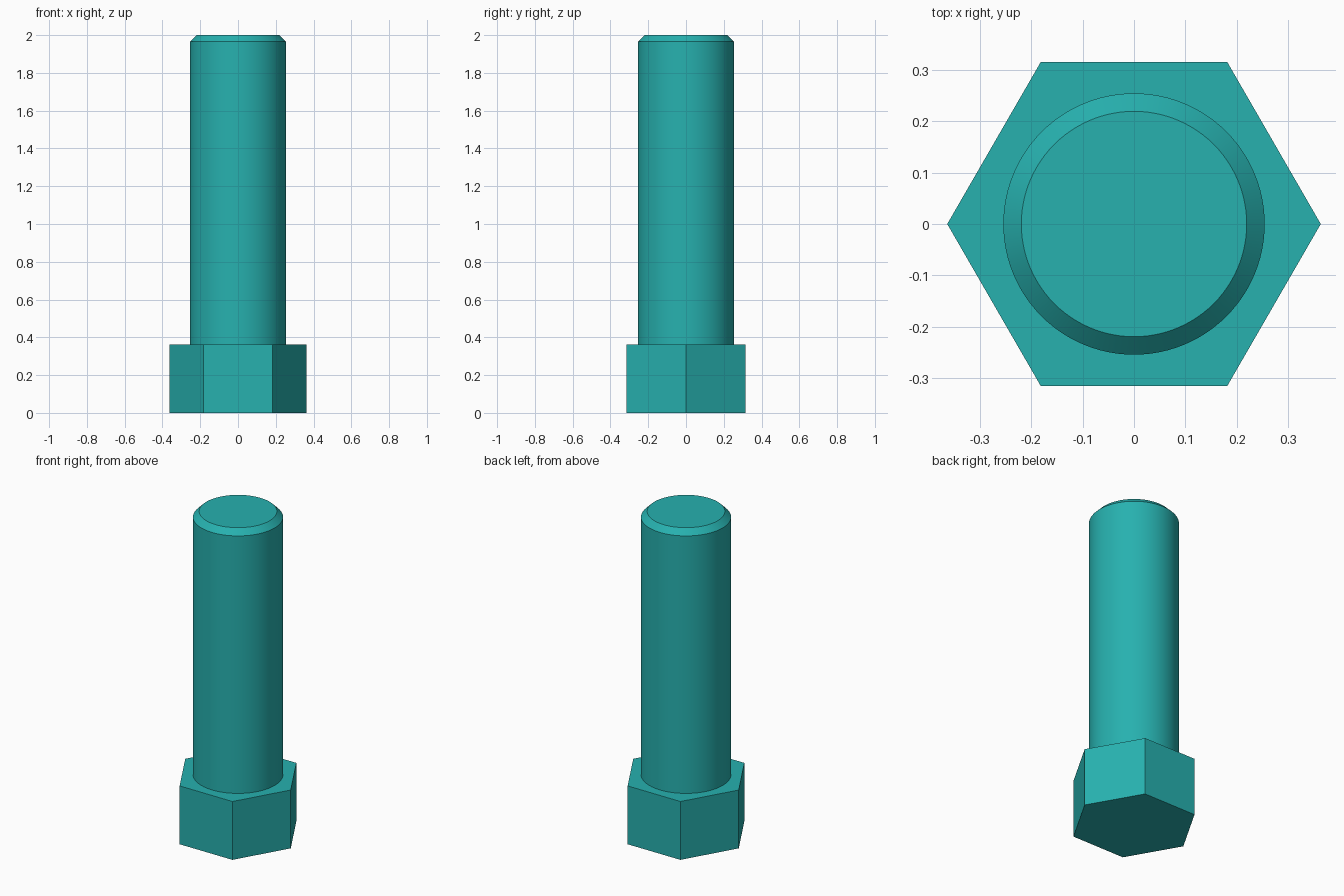
import bpy
import bmesh
import math

cube = bpy.data.objects.get("Cube")
if cube:
    bpy.data.objects.remove(cube, do_unlink=True)

HEAD_RADIUS, HEAD_HEIGHT = 0.363, 0.363
SHAFT_RADIUS, TOP, CHAMFER = 0.254, 2.0, 0.035

teal = bpy.data.materials.new("teal")
teal.use_nodes = True
colour = (0.02, 0.44, 0.43, 1.0)
teal.diffuse_color = colour
teal.node_tree.nodes["Principled BSDF"].inputs["Base Color"].default_value = colour


def prism(name, sides, radius, z0, z1, chamfer=0.0):
    """Upright prism with a corner on +x and an optional chamfer on its top rim."""
    profile = [(radius, z0), (radius, z1 - chamfer)]
    if chamfer:
        profile.append((radius - chamfer, z1))
    bm = bmesh.new()
    rings = []
    for r, z in profile:
        angles = [2 * math.pi * i / sides for i in range(sides)]
        rings.append([bm.verts.new((r * math.cos(a), r * math.sin(a), z)) for a in angles])
    for low, high in zip(rings, rings[1:]):
        for i in range(sides):
            j = (i + 1) % sides
            bm.faces.new((low[i], low[j], high[j], high[i]))
    bm.faces.new(rings[0][::-1])
    bm.faces.new(rings[-1])
    mesh = bpy.data.meshes.new(name)
    bm.to_mesh(mesh)
    bm.free()
    mesh.materials.append(teal)
    obj = bpy.data.objects.new(name, mesh)
    bpy.context.collection.objects.link(obj)
    return obj


# Hexagonal head, flat shaded
prism("hex_head", 6, HEAD_RADIUS, 0.0, HEAD_HEIGHT)

# Round shaft, seated slightly into the head, with a chamfered tip
shaft = prism("shaft", 96, SHAFT_RADIUS, HEAD_HEIGHT - 0.02, TOP, CHAMFER)
bpy.ops.object.select_all(action="DESELECT")
shaft.select_set(True)
bpy.context.view_layer.objects.active = shaft
bpy.ops.object.shade_smooth_by_angle(angle=math.radians(30))
